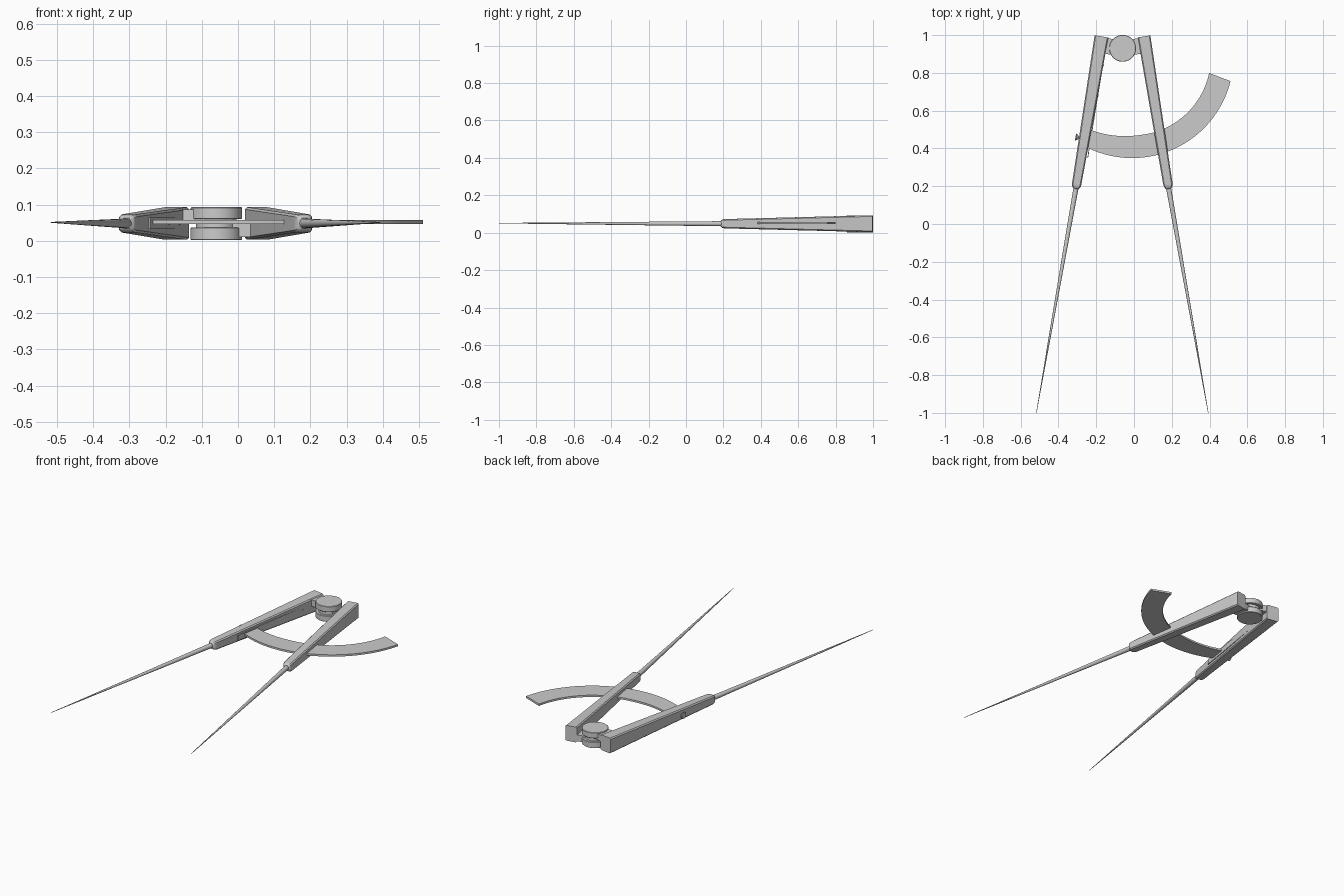
import bpy, bmesh, math
from mathutils import Vector

if "Cube" in bpy.data.objects:
    bpy.data.objects.remove(bpy.data.objects["Cube"])

ZC = 0.048


def finish(name, bm, smooth=True):
    bmesh.ops.recalc_face_normals(bm, faces=bm.faces)
    me = bpy.data.meshes.new(name)
    bm.to_mesh(me)
    bm.free()
    ob = bpy.data.objects.new(name, me)
    bpy.context.collection.objects.link(ob)
    if smooth:
        bpy.ops.object.select_all(action='DESELECT')
        ob.select_set(True)
        bpy.context.view_layer.objects.active = ob
        bpy.ops.object.shade_smooth_by_angle(angle=math.radians(30))
    return ob


def loft(name, rings):
    bm = bmesh.new()
    loops = [[bm.verts.new(p) for p in r] for r in rings]
    n = len(loops[0])
    for a, b in zip(loops, loops[1:]):
        for i in range(n):
            j = (i + 1) % n
            bm.faces.new((a[i], a[j], b[j], b[i]))
    bm.faces.new(loops[0])
    bm.faces.new(loops[-1])
    return finish(name, bm)


def prism(name, pts, z0, z1):
    return loft(name, [[(x, y, z) for x, y in pts] for z in (z0, z1)])


def rod(name, stations, n=20):
    """Round rod through (point, radius) stations on a straight axis."""
    ax = (Vector(stations[-1][0]) - Vector(stations[0][0])).normalized()
    u = ax.orthogonal().normalized()
    v = ax.cross(u)
    ang = [2 * math.pi * i / n for i in range(n)]
    return loft(name, [[Vector(p) + r * (u * math.cos(a) + v * math.sin(a)) for a in ang]
                       for p, r in stations])


def leg(name, top, bottom, w0, w1):
    """Tapered, chamfered bar with a rounded lower end."""
    t, b = Vector((*top, ZC)), Vector((*bottom, ZC))
    d = (b - t).normalized()
    s = Vector((-d.y, d.x, 0))
    stations = [(t, w0, 0.045), (b, w1, 0.025)]
    for k in (0.35, 0.65, 0.85, 0.97):
        f = math.sqrt(1 - k * k)
        stations.append((b + d * 0.03 * k, w1 * (0.3 + 0.7 * f), 0.025 * (0.45 + 0.55 * f)))
    rings = []
    for c, w, h in stations:
        e = min(0.006, w * 0.3)
        prof = [(w, h - e), (w - e, h), (e - w, h), (-w, h - e),
                (-w, e - h), (e - w, -h), (w - e, -h), (w, e - h)]
        rings.append([c + s * x + Vector((0, 0, z)) for x, z in prof])
    return loft(name, rings)


# Legs and needle points
leg("left_leg", (-0.172, 0.993), (-0.303, 0.215), 0.037, 0.025)
leg("right_leg", (0.053, 0.993), (0.179, 0.215), 0.034, 0.025)
rod("left_needle", [((-0.302, 0.22, ZC), 0.014), ((-0.517, -1.0, 0.051), 0.0012)])
rod("right_needle", [((0.178, 0.22, ZC), 0.014), ((0.393, -1.0, 0.051), 0.0012)])

# Hinge tabs, one above the other
prism("left_hinge_tab", [(-0.15, 0.988), (-0.06, 0.965), (-0.06, 0.895), (-0.165, 0.90)],
      0.049, 0.087)
prism("right_hinge_tab", [(0.03, 0.987), (-0.06, 0.965), (-0.06, 0.895), (0.045, 0.90)],
      0.010, 0.047)

# Hinge discs and pivot
for name, z0, z1, r in (("hinge_bottom_disc", 0.002, 0.037, 0.071),
                        ("hinge_pivot", 0.030, 0.066, 0.056),
                        ("hinge_top_disc", 0.060, 0.093, 0.071)):
    rod(name, [((-0.06, 0.93, z0), r - 0.002), ((-0.06, 0.93, z0 + 0.002), r),
               ((-0.06, 0.93, z1 - 0.002), r), ((-0.06, 0.93, z1), r - 0.002)], 48)

# Curved wing
cx, cy, N = -0.01, 0.886, 40
outer, inner = [], []
for i in range(N + 1):
    t = i / N
    ao = math.radians(-117 + t * (117 - 14))
    ai = math.radians(-121 + t * (121 - 12))
    ri = 0.417 + 0.03 * max(0, 1 - t / 0.35) ** 1.5
    outer.append((cx + 0.537 * math.cos(ao), cy + 0.537 * math.sin(ao)))
    inner.append((cx + ri * math.cos(ai), cy + ri * math.sin(ai)))
bm = bmesh.new()
grid = [[bm.verts.new((*p, z)) for p, z in ((o, 0.046), (q, 0.046), (q, 0.057), (o, 0.057))]
        for o, q in zip(outer, inner)]
for a, b in zip(grid, grid[1:]):
    for i in range(4):
        j = (i + 1) % 4
        bm.faces.new((a[i], a[j], b[j], b[i]))
bm.faces.new(grid[0])
bm.faces.new(grid[-1])
finish("curved_wing", bm)

# Leaf spring along the inside of the left leg
prism("leaf_spring", [(-0.158, 0.87), (-0.203, 0.60), (-0.243, 0.35),
                      (-0.247, 0.35), (-0.208, 0.60), (-0.163, 0.87)], 0.032, 0.064)

# Small rivets and flared clamp screw
side = Vector((0.986, -0.166, 0))
for i, p in enumerate([(-0.166, 0.84), (-0.194, 0.68)]):
    c = Vector((*p, ZC))
    rod(f"spring_rivet_{i + 1}", [(c - side * 0.01, 0.005), (c + side * 0.006, 0.005)], 12)
c = Vector((-0.288, 0.457, ZC))
rod("clamp_screw", [(c + side * 0.02, 0.006), (c - side * 0.004, 0.006),
                    (c - side * 0.018, 0.019), (c - side * 0.022, 0.017)])
